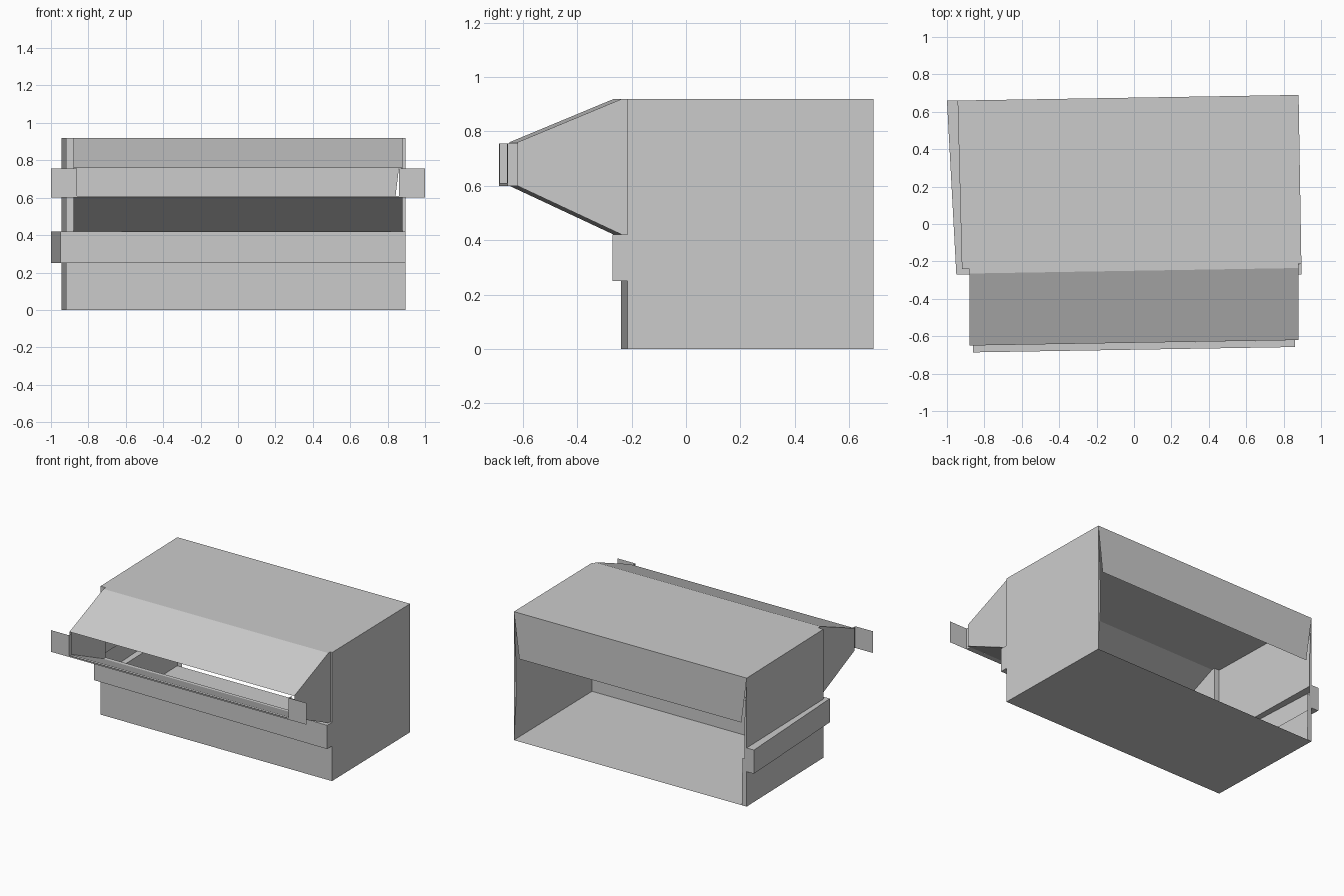
import bpy

if "Cube" in bpy.data.objects:
    bpy.data.objects.remove(bpy.data.objects["Cube"])


def skew(x, y, z):
    """The plan is slightly rotated: y drifts along x."""
    return (x, y + 0.015 * x / 0.9, z)


def build(name, polys):
    """Make one sheet object from a list of polygons."""
    verts, faces, index = [], [], {}
    for poly in polys:
        face = []
        for p in poly:
            key = tuple(round(c, 4) for c in p)
            if key not in index:
                index[key] = len(verts)
                verts.append(key)
            face.append(index[key])
        faces.append(face)
    mesh = bpy.data.meshes.new(name)
    mesh.from_pydata(verts, [], faces)
    mesh.update()
    obj = bpy.data.objects.new(name, mesh)
    bpy.context.collection.objects.link(obj)
    return obj


def strip(path_a, path_b):
    """Quads between two matching paths."""
    return [[path_a[i], path_a[i + 1], path_b[i + 1], path_b[i]]
            for i in range(len(path_a) - 1)]


def at(path, z):
    return [(x, y, z) for x, y in path]


def wall(path, z0, z1):
    return strip(at(path, z0), at(path, z1))


TOP, BAND_LOW, BAND_HIGH = 0.92, 0.25, 0.42
FL, FR, BR, BL = (-0.92, -0.24), (0.895, -0.215), (0.88, 0.69), (-0.943, 0.66)
BAND_FL, BAND_FR, BAND_BL = (-0.95, -0.27), (0.895, -0.27), (-1.0, 0.66)
HOOD_X = 0.88

# Lower shell: floor and walls below the band
build("floor", [at([FL, FR, BR, BL], 0)])
build("lower_walls", wall([BL, FL, FR, BR], 0, BAND_LOW))

# Hollow band stepping out around the left and the front
inner, outer = [BL, FL, FR], [BAND_BL, BAND_FL, BAND_FR]
build("step_band",
      wall(outer + [FR, BR], BAND_LOW, BAND_HIGH)
      + strip(at(outer, BAND_LOW), at(inner, BAND_LOW))
      + strip(at(outer, BAND_HIGH), at(inner, BAND_HIGH))
      + wall([BL, BAND_BL], BAND_LOW, BAND_HIGH))

# Upper side walls with narrow front returns beside the hood
hood_left = skew(-HOOD_X, -0.226, 0)[:2]
hood_right = skew(HOOD_X, -0.226, 0)[:2]
build("upper_walls",
      wall([BL, FL, hood_left], BAND_HIGH, TOP)
      + wall([hood_right, FR, BR], BAND_HIGH, TOP))
build("roof", [at([BL, FL, hood_left, hood_right, FR, BR], TOP)])

# Back: hanging panel with tapered ends, and slim corner returns
build("back_panel", [[(*BL, TOP), (*BR, TOP), (0.84, 0.686, 0.59), (-0.90, 0.658, 0.59)]])
build("back_corner_returns", [
    [(*BL, 0), (-0.905, 0.661, 0), (-0.91, 0.661, 0.34), (*BL, 0.34)],
    [(*BL, 0.34), (*BL, TOP), (-0.925, 0.66, 0.59), (-0.925, 0.66, 0.34)],
    [(*BR, 0), (0.86, 0.69, 0.34), (0.865, 0.69, 0.59), (*BR, TOP)],
])

# Front hood: tapered funnel with an open mouth
profile = [(-0.226, TOP), (-0.25, TOP), (-0.635, 0.76),
           (-0.635, 0.60), (-0.25, BAND_HIGH), (-0.226, BAND_HIGH)]
left = [skew(-HOOD_X, y, z) for y, z in profile]
right = [skew(HOOD_X, y, z) for y, z in profile]
build("front_hood", strip(left[:3], right[:3]) + strip(left[3:5], right[3:5])
      + [left, right])

# Mouth frame: outward end tabs, side returns and a bottom lip
IN, OUT, Y0, Y1, Z0, Z1 = 0.86, 1.0, -0.672, -0.635, 0.60, 0.755
for side, label in ((-1, "left"), (1, "right")):
    def rail(z):
        return [skew(side * OUT, Y0, z), skew(side * IN, Y0, z),
                skew(side * IN, Y1, z)]
    build(label + "_mouth_tab", strip(rail(Z0), rail(Z1)))
lip = [(Y0, Z0 + 0.01), (Y0, Z0), (Y1, Z0)]
build("mouth_bottom_lip", strip([skew(-IN, y, z) for y, z in lip],
                                [skew(IN, y, z) for y, z in lip]))
